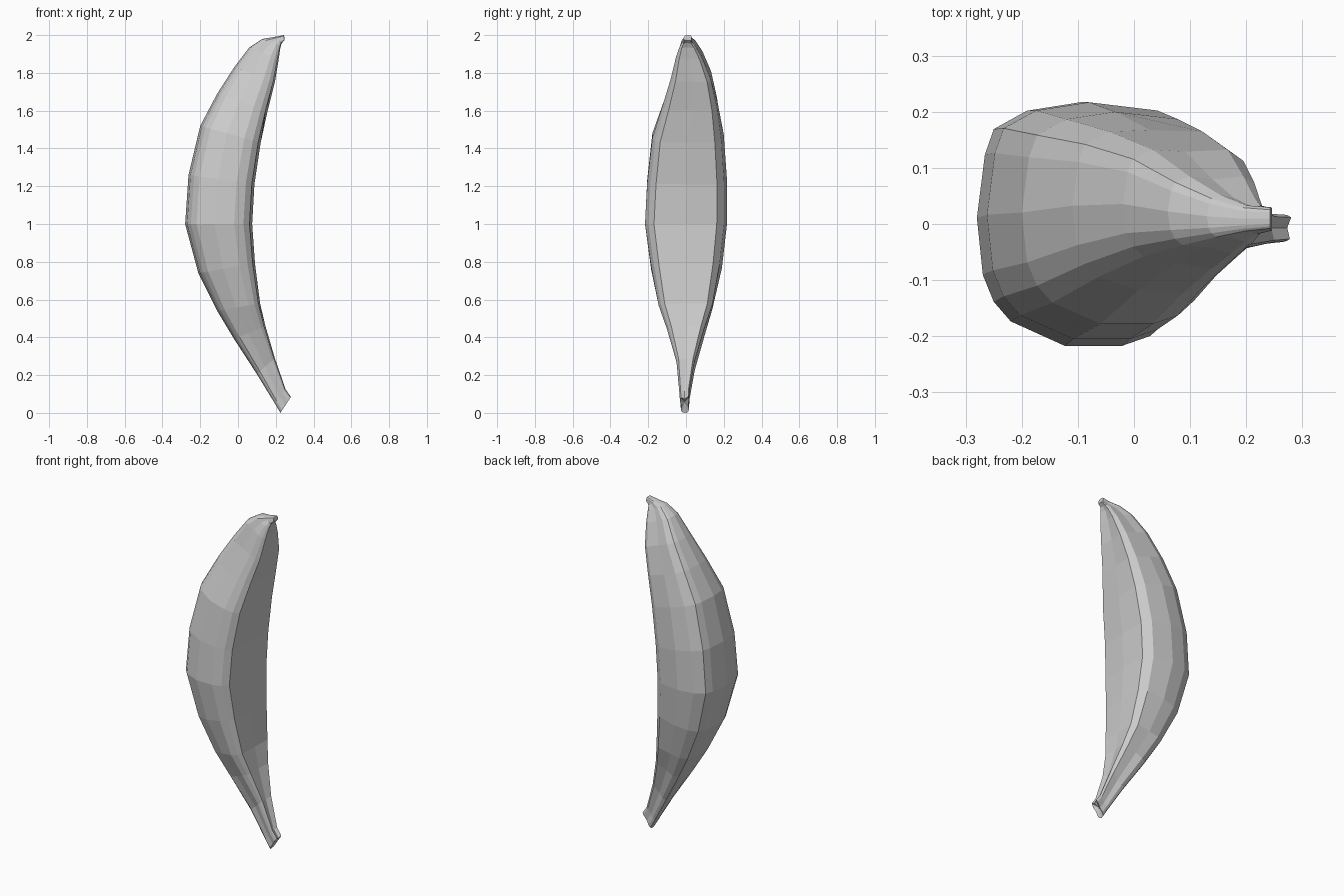
import bpy, bmesh

# Cross-section: (depth from outer back 0 to inner belly 1, sideways -1..1)
section = [(0, .05), (.04, .57), (.085, .78), (.25, .93), (.52, 1), (.87, .93),
           (1, .75), (1, 0), (.96, -.78), (.87, -.92), (.73, -1), (.44, -1),
           (.17, -.8), (.085, -.64), (.03, -.42)]
GROOVES = (4, 7, 11)   # points drawn inward near the ends, leaving ridges

# Rings from stem to tip: outer x, z, inner x, z, y min, y max, groove depth
rings = [
    (.225, .00, .28, .085, -.032, .018, .25),
    (.195, .05, .252, .125, -.035, .02, .25),
    (.10, .205, .195, .29, -.05, .05, .2),
    (-.02, .39, .145, .46, -.10, .105, .12),
    (-.11, .54, .117, .58, -.145, .15, .06),
    (-.21, .74, .09, .79, -.185, .19, 0),
    (-.28, 1.0, .075, 1.0, -.217, .217, 0),
    (-.262, 1.26, .087, 1.21, -.205, .217, 0),
    (-.20, 1.52, .12, 1.43, -.178, .20, 0),
    (-.11, 1.69, .157, 1.60, -.125, .175, .05),
    (-.02, 1.83, .195, 1.75, -.08, .14, .1),
    (.06, 1.935, .215, 1.87, -.052, .09, .15),
    (.13, 1.98, .224, 1.93, -.032, .055, .2),
    (.19, 1.99, .23, 1.955, -.018, .035, .15),
    (.242, 2.0, .246, 1.972, -.012, .03, 0),
]

bm = bmesh.new()
loops = []
for ox, oz, ix, iz, y0, y1, groove in rings:
    mid, half = (y0 + y1) / 2, (y1 - y0) / 2
    loop = []
    for i, (u, v) in enumerate(section):
        if i in GROOVES:
            u, v = u + (.5 - u) * groove, v * (1 - groove)
        loop.append(bm.verts.new((ox + (ix - ox) * u, mid + half * v, oz + (iz - oz) * u)))
    loops.append(loop)

# Skin
n = len(section)
for a, b in zip(loops, loops[1:]):
    for i in range(n):
        j = (i + 1) % n
        bm.faces.new((a[i], a[j], b[j], b[i]))

# Hollowed stem end and closed tip
for loop, centre in ((loops[0], (.243, -.007, .06)), (loops[-1], (.246, .008, 1.988))):
    c = bm.verts.new(centre)
    for i in range(n):
        bm.faces.new((loop[i], loop[(i + 1) % n], c))

bmesh.ops.recalc_face_normals(bm, faces=bm.faces)
mesh = bpy.data.meshes.new("banana")
bm.to_mesh(mesh)
bm.free()
banana = bpy.data.objects.new("banana", mesh)
bpy.context.collection.objects.link(banana)
